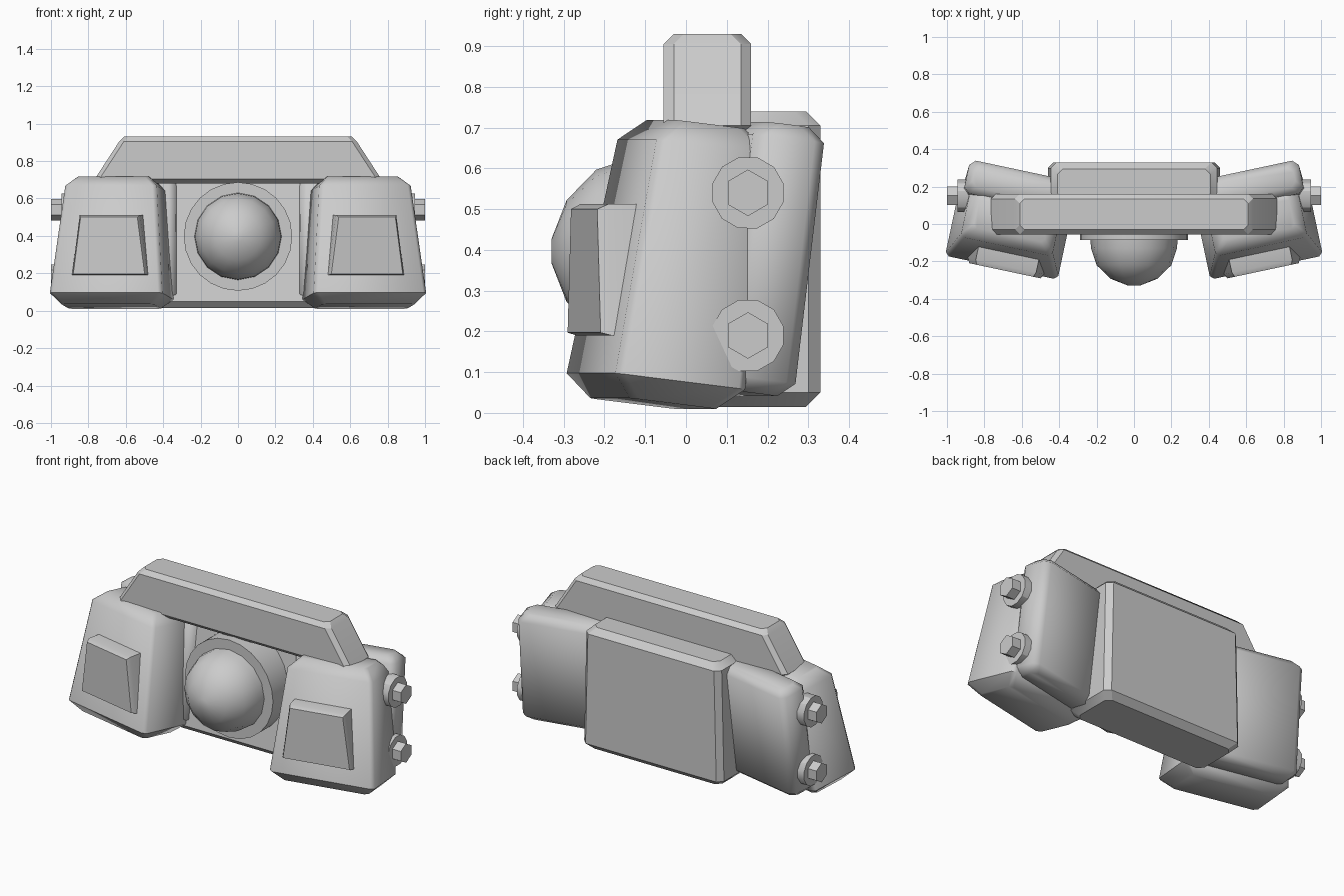
import bpy, bmesh, math
from mathutils import Matrix

cube = bpy.data.objects.get("Cube")
if cube:
    bpy.data.objects.remove(cube, do_unlink=True)

grey = bpy.data.materials.new("warm_grey")
grey.use_nodes = True
COLOUR = (0.6, 0.6, 0.6, 1)
grey.diffuse_color = COLOUR
grey.node_tree.nodes["Principled BSDF"].inputs["Base Color"].default_value = COLOUR


def finish(name, bm, matrix=Matrix(), smooth=30):
    """Turn a bmesh into an object, smooth below the given angle."""
    bmesh.ops.transform(bm, matrix=matrix, verts=bm.verts)
    bmesh.ops.recalc_face_normals(bm, faces=bm.faces)
    mesh = bpy.data.meshes.new(name)
    bm.to_mesh(mesh)
    bm.free()
    mesh.materials.append(grey)
    obj = bpy.data.objects.new(name, mesh)
    bpy.context.collection.objects.link(obj)
    bpy.ops.object.select_all(action='DESELECT')
    obj.select_set(True)
    bpy.context.view_layer.objects.active = obj
    bpy.ops.object.shade_smooth_by_angle(angle=math.radians(smooth))


def loft(rings):
    """Skin closed rings of points and cap both ends."""
    bm = bmesh.new()
    loops = [[bm.verts.new(p) for p in ring] for ring in rings]
    n = len(loops[0])
    for a, b in zip(loops, loops[1:]):
        for i in range(n):
            j = (i + 1) % n
            bm.faces.new((a[i], a[j], b[j], b[i]))
    bm.faces.new(loops[0])
    bm.faces.new(loops[-1])
    return bm


def ring(size, z, inset, cut):
    """Rectangle with cut corners; size is x0, x1, y0, y1."""
    x0, x1, y0, y1 = size
    x0, x1, y0, y1 = x0 + inset, x1 - inset, y0 + inset, y1 - inset
    return [(x, y, z) for x, y in (
        (x0 + cut, y0), (x1 - cut, y0), (x1, y0 + cut), (x1, y1 - cut),
        (x1 - cut, y1), (x0 + cut, y1), (x0, y1 - cut), (x0, y0 + cut))]


def block(bottom, top, z0, z1, edge, cut):
    """Tapered block with chamfered rims and corners."""
    return loft([ring(bottom, z0, edge, cut), ring(bottom, z0 + edge, 0, cut),
                 ring(top, z1 - edge, 0, cut), ring(top, z1, edge, cut)])


def lathe(profile, sides, turn=0.0):
    """Rings of (radius, height) about z."""
    steps = [turn + math.tau * i / sides for i in range(sides)]
    return loft([[(r * math.cos(a), r * math.sin(a), h) for a in steps]
                 for r, h in profile])


# Central housing with a front that leans back
finish("centre_housing", block((-.46, .46, 0, .33), (-.445, .445, .1, .33),
                               .015, .74, .035, .03))

# Lamp: axis turned to face the front
face_front = Matrix.Translation((0, 0, .397)) @ Matrix.Rotation(math.pi / 2, 4, 'X')
finish("lamp_base", lathe([(.29, -.22), (.29, .085)], 24), face_front)
finish("lamp_dome", lathe([(.235, .05), (.23, .13), (.2, .22), (.125, .293),
                           (.03, .33)], 16), face_front)

# Top bar with slanted ends
finish("top_bar", block((-.765, .765, -.055, .16), (-.635, .635, -.055, .16),
                        .68, .93, .025, .025))

# Side pods, built on the left and mirrored to the right
turn = Matrix.Translation((.67, -.06, 0)) @ Matrix.Rotation(math.radians(12), 4, 'Z')
tilt = turn @ Matrix.Rotation(math.radians(-7), 4, 'X')
for side, sx in (("left", 1), ("right", -1)):
    mirror = Matrix.Diagonal((sx, 1, 1, 1))
    finish(side + "_front_pod", block((-.305, .31, -.188, .14), (-.25, .25, -.143, .14),
                                      .02, .713, .055, .02), mirror @ tilt, 47)
    finish(side + "_back_pod", block((-.32, .29, .09, .27), (-.3, .285, .09, .27),
                                     .07, .735, .035, .03), mirror @ tilt, 47)
    # Raised tapered panel: rings run from front to back
    panel = [[(-w0 - .02, y, za), (w0 - .02, y, za), (w1 - .02, y, zb), (-w1 - .02, y, zb)]
             for y, w0, w1, za, zb in ((-.19, .195, .155, .197, .5),
                                       (-.165, .207, .165, .19, .512),
                                       (-.05, .207, .165, .19, .512))]
    finish(side + "_panel", loft(panel), mirror @ turn)
    # Two bolts on the outer face
    for label, z in (("lower", .19), ("upper", .54)):
        outward = mirror @ Matrix.Translation((0, .152, z)) @ Matrix.Rotation(math.pi / 2, 4, 'Y')
        finish(f"{side}_{label}_washer", lathe([(.09, .82), (.09, .945)], 12, .26), outward)
        finish(f"{side}_{label}_bolt", lathe([(.057, .9), (.057, 1.0)], 6), outward)
